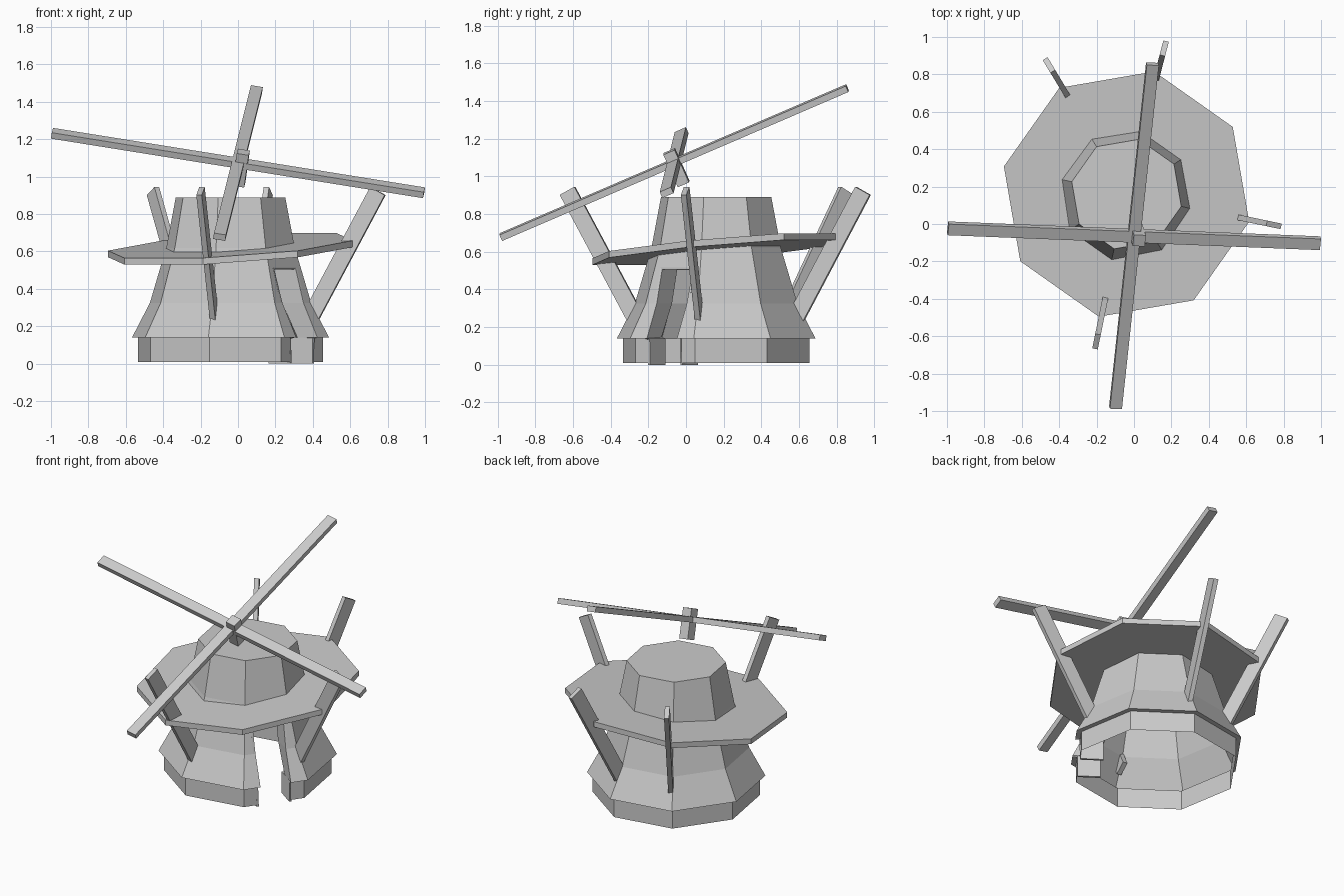
import bpy, bmesh
from math import cos, sin, radians
from mathutils import Vector, Matrix

if "Cube" in bpy.data.objects:
    bpy.data.objects.remove(bpy.data.objects["Cube"])

CX, CY = -0.04, 0.16           # tower axis
A0 = -12.7                     # angle of the first octagon corner


def mesh_object(name, bm):
    me = bpy.data.meshes.new(name)
    bm.to_mesh(me)
    bm.free()
    ob = bpy.data.objects.new(name, me)
    bpy.context.collection.objects.link(ob)
    return ob


def polar(r, deg, z):
    return Vector((CX + r * cos(radians(deg)), CY + r * sin(radians(deg)), z))


def beam(name, p, q, side, w, t):
    """Box from p to q; w across along 'side', t in the third direction."""
    x = (q - p).normalized()
    y = (side - side.dot(x) * x).normalized()
    z = x.cross(y)
    bm = bmesh.new()
    bmesh.ops.create_cube(bm, size=1)
    m = Matrix((x * (q - p).length, y * w, z * t)).transposed().to_4x4()
    m.translation = (p + q) / 2
    bm.transform(m)
    bmesh.ops.recalc_face_normals(bm, faces=bm.faces[:])
    return mesh_object(name, bm)


# Tower: octagonal open-bottomed shell with a door gap in the front right side
profile = [(0.507, 0.01), (0.507, 0.14), (0.54, 0.14), (0.442, 0.325),
           (0.386, 0.51), (0.352, 0.62), (0.30, 0.89)]
DOOR_HALF, DOOR_TOP = 0.105, 4
bm = bmesh.new()
rings, jambs = [], []
tangent = Vector((-sin(radians(A0 - 22.5)), cos(radians(A0 - 22.5)), 0))
for r, z in profile:
    a, b = polar(r, A0 - 45, z), polar(r, A0, z)
    mid = (a + b) / 2
    door = [mid - tangent * DOOR_HALF, mid + tangent * DOOR_HALF]
    jambs.append(door)
    pts = [a] + door + [polar(r, A0 + 45 * k, z) for k in range(7)]
    # the last point repeats no corner: a sits at A0 - 45, the rest go round
    rings.append([bm.verts.new(p) for p in pts])
n = len(rings[0])
for i in range(len(rings) - 1):
    lo, hi = rings[i], rings[i + 1]
    for j in range(n):
        if j == 1 and i < DOOR_TOP:
            continue
        k = (j + 1) % n
        bm.faces.new((lo[j], lo[k], hi[k], hi[j]))
bm.faces.new(rings[-1])
bmesh.ops.recalc_face_normals(bm, faces=bm.faces[:])
mesh_object("tower", bm)

# Door lining: jambs and lintel running inwards from the gap
inward = Vector((-cos(radians(A0 - 22.5)), -sin(radians(A0 - 22.5)), 0)) * 0.14
bm = bmesh.new()
left = [p[0] for p in jambs[:DOOR_TOP + 1]]
right = [p[1] for p in jambs[:DOOR_TOP + 1]]
path = left + right[::-1]
path[0].z = path[-1].z = 0.0
outer = [bm.verts.new(p) for p in path]
inner = [bm.verts.new(p + inward) for p in path]
for i in range(len(path) - 1):
    bm.faces.new((outer[i], outer[i + 1], inner[i + 1], inner[i]))
bmesh.ops.recalc_face_normals(bm, faces=bm.faces[:])
lining = mesh_object("door_lining", bm)
solid = lining.modifiers.new("thickness", "SOLIDIFY")
solid.thickness = 0.015
solid.offset = 0

# Tilted octagonal gallery platform
bm = bmesh.new()
levels = []
for base in (0.585, 0.62):
    ring = []
    for k in range(8):
        p = polar(0.672, A0 + 45 * k, base)
        p.z += 0.061 * p.x + 0.0875 * p.y
        ring.append(bm.verts.new(p))
    levels.append(ring)
    bm.faces.new(ring)
for k in range(8):
    m = (k + 1) % 8
    bm.faces.new((levels[0][k], levels[0][m], levels[1][m], levels[1][k]))
bmesh.ops.recalc_face_normals(bm, faces=bm.faces[:])
mesh_object("platform", bm)

# Leaning struts through the platform
for i, ang in enumerate((-101.5, -11.8, 75.5, 121)):
    radial = Vector((cos(radians(ang)), sin(radians(ang)), 0))
    beam(f"strut_{i + 1}", polar(0.43, ang, 0.235), polar(0.805, ang, 0.923),
         radial, 0.09, 0.03)

# Sails: two crossed bars and a hub pin
centre = Vector((0, -0.063, 1.073))
d1 = Vector((2, -0.08, -0.32)).normalized()
d2 = Vector((0.2, 1.86, 0.80)).normalized()
normal = d1.cross(d2).normalized()
beam("sail_bar_1", centre - d1 * 1.008, centre + d1 * 1.008, d2, 0.065, 0.035)
beam("sail_bar_2", centre - d2 * 1.005, centre + d2 * 1.005, d1, 0.065, 0.035)
hub = centre + Vector((0.02, 0, 0))
beam("sail_hub", hub - normal * 0.125, hub + normal * 0.065, d1, 0.065, 0.065)
